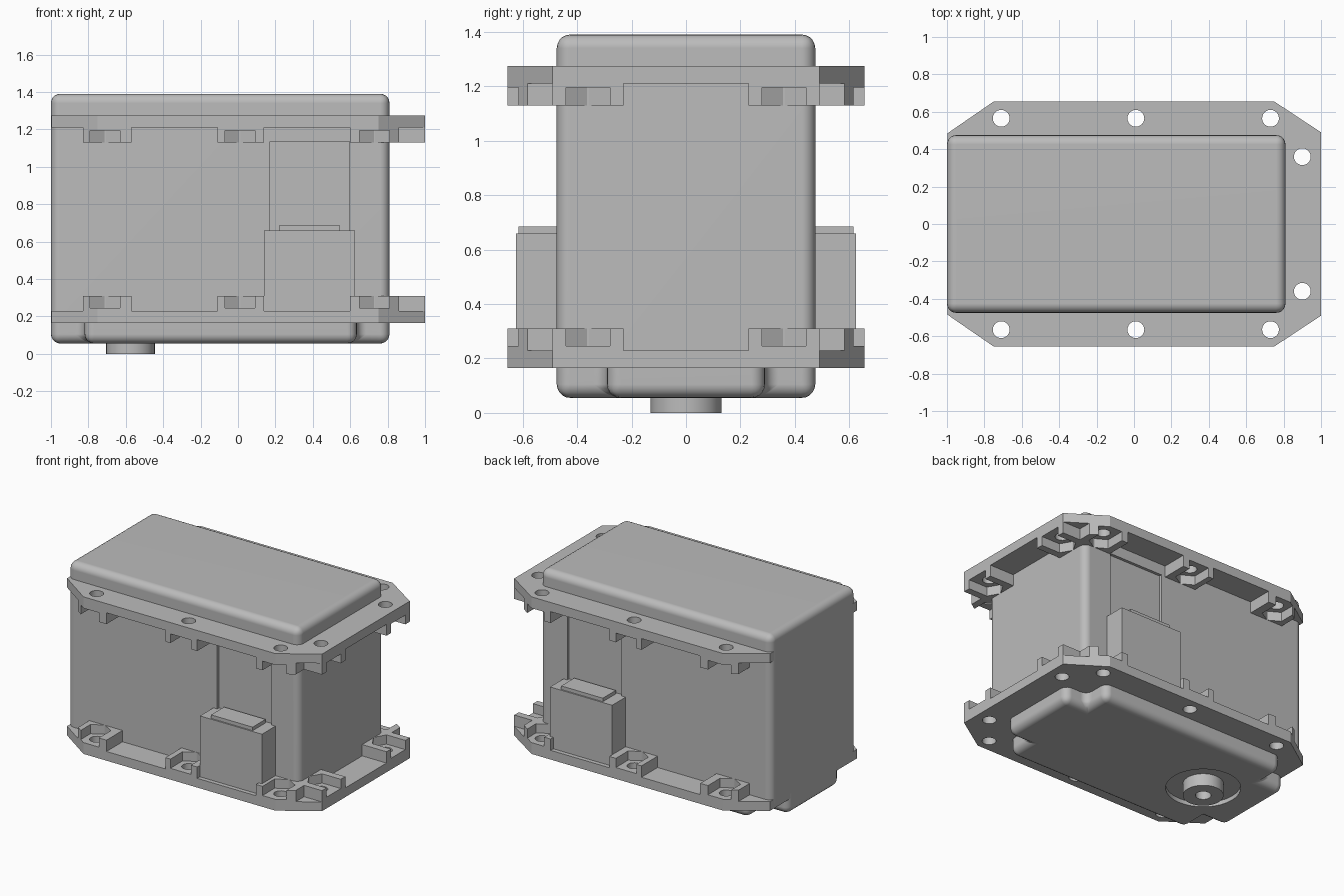
import bpy, bmesh, math
from mathutils import Matrix, Vector

if "Cube" in bpy.data.objects:
    bpy.data.objects.remove(bpy.data.objects["Cube"], do_unlink=True)

grey = bpy.data.materials.new("plain_grey")
grey.use_nodes = True
grey.diffuse_color = (0.5, 0.5, 0.5, 1)
grey.node_tree.nodes["Principled BSDF"].inputs["Base Color"].default_value = grey.diffuse_color


def prism(bm, points, z0, z1):
    """Extrude a counter-clockwise outline from z0 to z1."""
    face = bm.faces.new([bm.verts.new((x, y, z0)) for x, y in points])
    top = bmesh.ops.extrude_face_region(bm, geom=[face])["geom"]
    verts = [v for v in top if isinstance(v, bmesh.types.BMVert)]
    bmesh.ops.translate(bm, verts=verts, vec=(0, 0, z1 - z0))


def rect(x0, x1, y0, y1):
    return [(x0, y0), (x1, y0), (x1, y1), (x0, y1)]


def circle(cx, cy, r, n=32):
    return [(cx + r * math.cos(math.tau * i / n), cy + r * math.sin(math.tau * i / n)) for i in range(n)]


def make(name, prisms, radius=0, keep=None):
    """Object from (outline, z0, z1) prisms; rounds all edges but those at height keep."""
    bm = bmesh.new()
    for outline, z0, z1 in prisms:
        prism(bm, outline, z0, z1)
    bmesh.ops.recalc_face_normals(bm, faces=bm.faces)
    if radius:
        edges = [e for e in bm.edges if not all(abs(v.co.z - keep) < 1e-4 for v in e.verts)]
        bmesh.ops.bevel(bm, geom=edges, offset=radius, segments=5, profile=0.5, affect='EDGES')
    mesh = bpy.data.meshes.new(name)
    bm.to_mesh(mesh)
    bm.free()
    mesh.materials.append(grey)
    obj = bpy.data.objects.new(name, mesh)
    bpy.context.collection.objects.link(obj)
    return obj


def activate(obj):
    bpy.ops.object.select_all(action='DESELECT')
    obj.select_set(True)
    bpy.context.view_layer.objects.active = obj


def cut(obj, prisms):
    cutter = make("cutter", prisms)
    cutter.hide_render = True
    mod = obj.modifiers.new("cut", 'BOOLEAN')
    mod.operation, mod.solver, mod.object = 'DIFFERENCE', 'EXACT', cutter
    activate(obj)
    bpy.ops.object.modifier_apply(modifier=mod.name)
    bpy.data.objects.remove(cutter, do_unlink=True)


def smooth(obj):
    activate(obj)
    bpy.ops.object.shade_smooth_by_angle(angle=math.radians(32))
    mod = obj.modifiers.new("flat_faces", 'WEIGHTED_NORMAL')
    mod.keep_sharp = True


X0, X1, HALF = -1.0, 0.81, 0.475

# Housing with rounded lid and a shallow recess on each long side
housing = make("housing", [(rect(X0, X1, -HALF, HALF), 0.2, 1.39)], 0.05, 0.2)
cut(housing, [(rect(0.17, 0.595, *sorted((s * 0.455, s * 0.6))), 0.3, 1.135) for s in (-1, 1)])
smooth(housing)

# Bottom pan with notched corners and a round recess for the outlet
nl, nr, ny = -0.82, 0.635, 0.29
quarter = [(nr, -HALF), (nr, -ny), (X1, -ny), (X1, ny), (nr, ny), (nr, HALF)]
left = [(nl, HALF), (nl, ny), (X0, ny), (X0, -ny), (nl, -ny), (nl, -HALF)]
pan = make("bottom_pan", [(quarter + left, 0.055, 0.2)], 0.05, 0.2)
cut(pan, [(circle(-0.575, 0, 0.24), 0, 0.085)])
smooth(pan)

# Outlet stub with a blind hole
outlet = make("outlet_stub", [(circle(-0.575, 0, 0.13), 0, 0.12)])
cut(outlet, [(circle(-0.575, 0, 0.05), -0.05, 0.08)])
smooth(outlet)

# Bolt positions with the angle of each nut pocket's open side
bolts = [(x, s * 0.565, s * 90) for x in (-0.71, 0.01, 0.73) for s in (-1, 1)]
bolts += [(0.9, s * 0.36, 0) for s in (-1, 1)]


def pocket(x, y, angle):
    """Half hexagon that runs out through the flange edge."""
    rot = Matrix.Rotation(math.radians(angle), 2)
    shape = [(-0.092, 0), (-0.046, -0.08), (0.25, -0.08), (0.25, 0.08), (-0.046, 0.08)]
    return [tuple(Vector((x, y)) + rot @ Vector(p)) for p in shape]


# Lower flange: thick plate cleared between the bosses, then pockets and holes
half_outline = [(-0.997, 0.485), (-0.75, 0.655), (0.75, 0.655), (1.0, 0.49)]
outline = [(x, -y) for x, y in half_outline] + half_outline[::-1]
lower = make("lower_flange", [(outline, 0.165, 0.31)])
gaps = [rect(a, b, -0.8, 0.8) for a, b in ((-1.1, -0.83), (-0.57, -0.11), (0.14, 0.6))]
gaps += [rect(0.63, 1.1, -0.23, 0.23)]
gaps += [rect(0.86, 1.1, *sorted((s * 0.49, s * 0.8))) for s in (-1, 1)]
cut(lower, [(g, 0.23, 0.4) for g in gaps])
cut(lower, [(pocket(*b), 0.245, 0.4) for b in bolts])
cut(lower, [(circle(x, y, 0.045, 24), 0.1, 0.5) for x, y, _ in bolts])

# Upper flange: the same part turned over
upper = lower.copy()
upper.data = lower.data.copy()
upper.name = "upper_flange"
bpy.context.collection.objects.link(upper)
upper.data.transform(Matrix.Translation((0, 0, 1.44)) @ Matrix.Diagonal((1, 1, -1, 1)))
upper.data.flip_normals()
for flange in (lower, upper):
    smooth(flange)

# Side boxes with a small cap, one on each long side
for s, side in ((-1, "front"), (1, "back")):
    make(side + "_side_box", [(rect(0.14, 0.625, *sorted((s * 0.44, s * 0.625))), 0.2, 0.66)])
    make(side + "_box_cap", [(rect(0.22, 0.545, *sorted((s * 0.47, s * 0.615))), 0.65, 0.685)])
